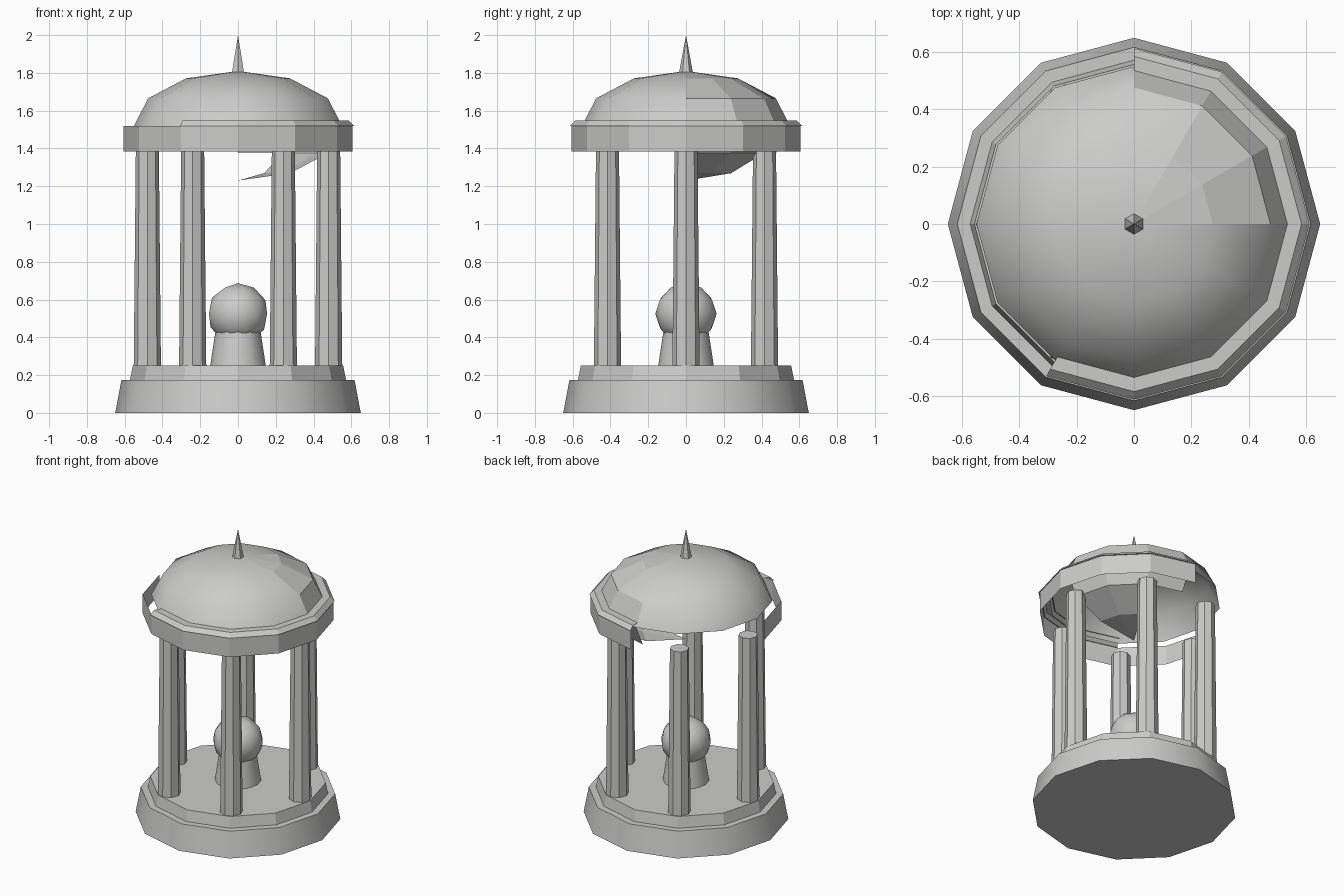
import bpy, bmesh
from math import sin, cos, radians, pi

if "Cube" in bpy.data.objects:
    bpy.data.objects.remove(bpy.data.objects["Cube"], do_unlink=True)

stone = bpy.data.materials.new("grey stone")
stone.use_nodes = True
GREY = (0.6, 0.6, 0.59, 1)
stone.diffuse_color = GREY
stone.node_tree.nodes["Principled BSDF"].inputs["Base Color"].default_value = GREY


def finish(name, bm, smooth=None):
    mesh = bpy.data.meshes.new(name)
    bm.to_mesh(mesh)
    bm.free()
    mesh.materials.append(stone)
    obj = bpy.data.objects.new(name, mesh)
    bpy.context.collection.objects.link(obj)
    if smooth:
        bpy.ops.object.select_all(action='DESELECT')
        obj.select_set(True)
        bpy.context.view_layer.objects.active = obj
        bpy.ops.object.shade_smooth_by_angle(angle=radians(smooth))
    return obj


def frustum(name, r1, r2, z1, z2, sides=12, at=(0, 0), turn=0, smooth=None):
    """Capped prism, taper or cone with a corner at angle `turn`."""
    bm = bmesh.new()
    rings = []
    for r, z in ((r1, z1), (r2, z2)):
        steps = [turn + 2 * pi * i / sides for i in range(sides)]
        rings.append([bm.verts.new((at[0] + r * cos(a), at[1] + r * sin(a), z))
                      for a in steps] if r else [bm.verts.new((*at, z))])
    low, high = rings
    for i in range(sides):
        j = (i + 1) % sides
        bm.faces.new((low[i], low[j], high[j], high[i]) if r2 else (low[i], low[j], high[0]))
    bm.faces.new(low[::-1])
    if r2:
        bm.faces.new(high)
    return finish(name, bm, smooth)


def swept(bm, profile, start, end):
    """Sweep (radius, height) points around the axis in 30 degree facets."""
    for a in range(start, end, 30):
        for p, q in zip(profile, profile[1:]):
            corners = []
            for (r, z), deg in ((p, a), (p, a + 30), (q, a + 30), (q, a)):
                t = radians(deg)
                corners.append(bm.verts.new((r * cos(t), r * sin(t), z)))
            bm.faces.new(corners)


def swept_part(name, sweeps, smooth=None):
    bm = bmesh.new()
    for sweep in sweeps:
        swept(bm, *sweep)
    bmesh.ops.remove_doubles(bm, verts=bm.verts, dist=0.0005)
    bmesh.ops.dissolve_degenerate(bm, edges=bm.edges, dist=0.0005)
    return finish(name, bm, smooth)


# Stepped floor
frustum("base", 0.65, 0.617, 0, 0.175, smooth=31)
frustum("floor_step", 0.572, 0.557, 0.175, 0.25)

# Ring of six tapering columns
for i in range(6):
    t = i * pi / 3
    frustum(f"column_{i + 1}", 0.072, 0.061, 0.25, 1.39, 8, (0.48 * cos(t), 0.48 * sin(t)))

# Ball on a pedestal
frustum("pedestal", 0.147, 0.118, 0.25, 0.44, smooth=31)
ball = bmesh.new()
bmesh.ops.create_icosphere(ball, subdivisions=2, radius=0.162)
bmesh.ops.translate(ball, verts=ball.verts, vec=(0, 0, 0.525))
finish("ball", ball, 25)

# Broken cornice wall and the ledge on it
swept_part("cornice", [([(0.605, 1.385), (0.605, 1.52)], 180, 450)])
swept_part("cornice_ledge", [([(0.6, 1.52), (0.613, 1.52), (0.585, 1.548), (0.53, 1.548)], 240, 450)])

# Dome, with a few shell pieces left hanging under it
DOME_R, DOME_H, RIM = 0.55, 0.29, 1.52


def shell(first, last):
    return [(DOME_R * cos(radians(b)), RIM + DOME_H * sin(radians(b)))
            for b in range(first, last + 1, 30)]


dome = swept_part("dome", [(shell(0, 90), 0, 360)], 40)
for face in dome.data.polygons:
    c = face.center
    if c.x > 0 and c.y > 0 and (c.z < 1.66 or c.y < 1.73 * c.x):
        face.use_smooth = False
swept_part("hanging_shell", [(shell(-90, 0), 0, 60), (shell(-30, 0), 60, 90)])

# Spike on top
frustum("finial", 0.038, 0, 1.795, 2.0, 6, turn=pi / 2)
